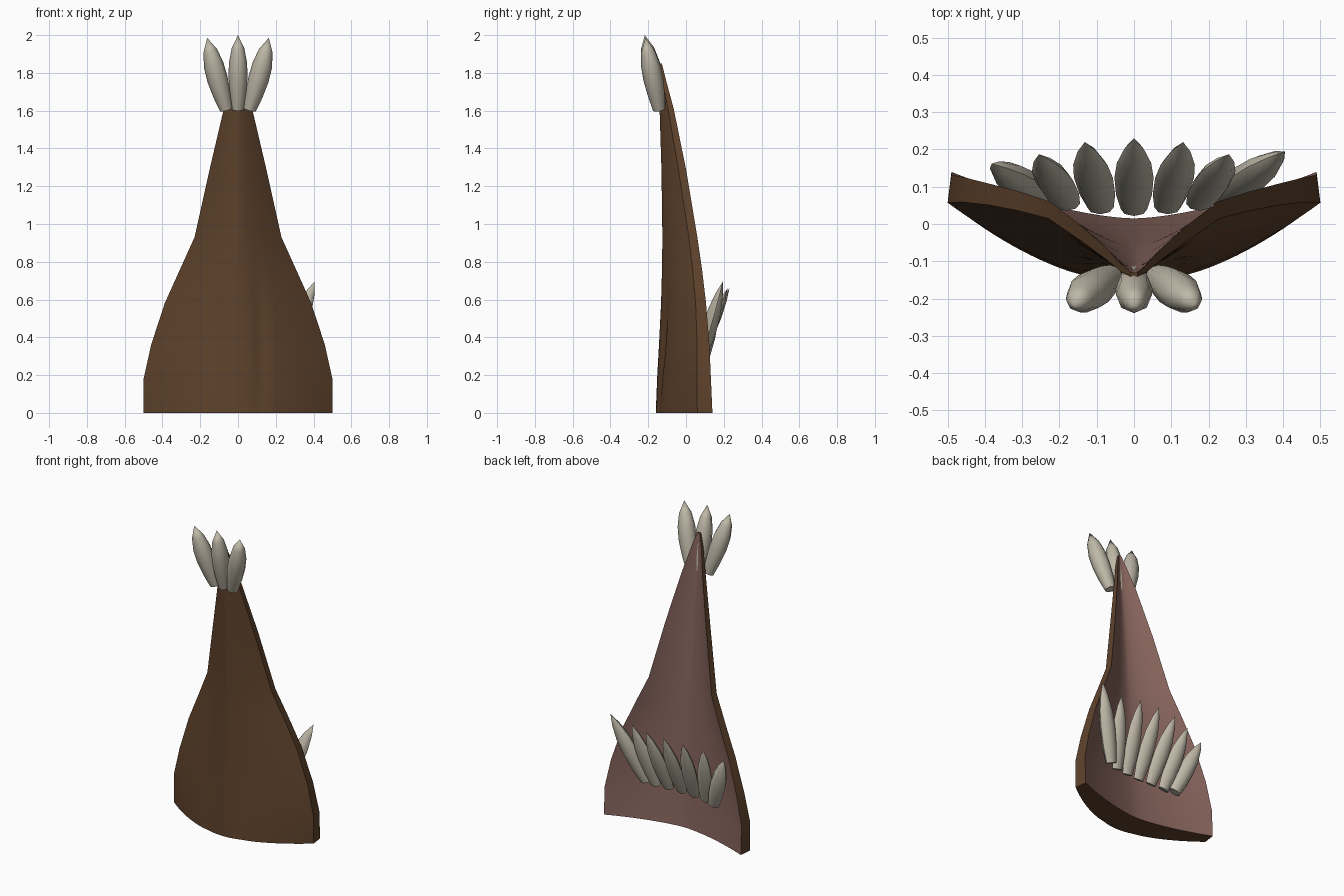
import bpy, bmesh, math
from mathutils import Vector

if "Cube" in bpy.data.objects:
    bpy.data.objects.remove(bpy.data.objects["Cube"])


def material(name, rgb):
    m = bpy.data.materials.new(name)
    m.diffuse_color = (*rgb, 1)
    m.use_nodes = True
    m.node_tree.nodes["Principled BSDF"].inputs["Base Color"].default_value = m.diffuse_color
    return m


BROWN = material("dark brown hide", (0.110, 0.053, 0.024))
PINK = material("dusky pink lining", (0.235, 0.125, 0.105))
BONE = material("bone", (0.52, 0.48, 0.39))


def finish(bm, name, mats, angle):
    bmesh.ops.recalc_face_normals(bm, faces=bm.faces)
    me = bpy.data.meshes.new(name)
    bm.to_mesh(me)
    bm.free()
    ob = bpy.data.objects.new(name, me)
    bpy.context.collection.objects.link(ob)
    for m in mats:
        me.materials.append(m)
    bpy.ops.object.select_all(action='DESELECT')
    ob.select_set(True)
    bpy.context.view_layer.objects.active = ob
    bpy.ops.object.shade_smooth_by_angle(angle=math.radians(angle))
    return ob


# Curved shell: z, half width, front middle y, lining middle y, rim back y, rim depth
LEVELS = [
    (0.00, 0.500, -0.160, 0.015, 0.140, 0.080),
    (0.18, 0.500, -0.153, -0.005, 0.132, 0.075),
    (0.36, 0.460, -0.143, -0.020, 0.124, 0.065),
    (0.58, 0.388, -0.132, -0.035, 0.106, 0.055),
    (0.76, 0.307, -0.127, -0.048, 0.085, 0.050),
    (0.93, 0.230, -0.125, -0.060, 0.060, 0.045),
    (1.29, 0.150, -0.130, -0.085, 0.000, 0.040),
    (1.61, 0.075, -0.140, -0.112, -0.065, 0.030),
    (1.77, 0.035, -0.143, -0.122, -0.108, 0.020),
    (1.85, 0.010, -0.145, -0.132, -0.128, 0.012),
]
N = 40


def build_shell():
    bm = bmesh.new()
    rings = []
    for z, w, front, inner, rim, depth in LEVELS:
        bend = 1.8 - 0.3 * min(z / 0.93, 1)
        groove = 0.016 * max(0, 1 - abs(z - 0.36) / 0.45)
        fr, bk = [], []
        for i in range(N + 1):
            u = 2 * i / N - 1
            a = abs(u)
            x = u * w
            dip = groove * math.exp(-((abs(x) - 0.12) / 0.03) ** 2)
            fr.append(bm.verts.new((x, front + (rim - depth - front) * a ** bend + dip, z)))
            bk.append(bm.verts.new((x * 0.98, inner + (rim - inner) * a ** 1.6, z)))
        rings.append((fr, bk))
    for (f0, b0), (f1, b1) in zip(rings, rings[1:]):
        for i in range(N):
            bm.faces.new((f0[i], f0[i + 1], f1[i + 1], f1[i]))
            bm.faces.new((b0[i], b1[i], b1[i + 1], b0[i + 1])).material_index = 1
        for i in (0, N):                                   # side rims
            bm.faces.new((f0[i], f1[i], b1[i], b0[i]))
    for f, b in (rings[0], rings[-1]):                     # base and tip caps
        for i in range(N):
            bm.faces.new((f[i], b[i], b[i + 1], f[i + 1]))
    finish(bm, "curved_shell", [BROWN, PINK], 50)


# Pointed tooth swept from base to tip with a bowed axis
CROWN = [(0, 0.62), (0.2, 0.85), (0.42, 1.0), (0.62, 0.97), (0.82, 0.68)]
BLADE = [(0, 0.68), (0.2, 0.92), (0.45, 1.0), (0.65, 0.88), (0.85, 0.5)]


def tooth(name, base, tip, width, thick, profile, bow=(0, 0, 0), sides=8):
    base, tip, bow = Vector(base), Vector(tip), Vector(bow)
    axis = (tip - base).normalized()
    deep = (Vector((0, 1, 0)) - axis * axis.y).normalized()
    side = axis.cross(deep)
    bm = bmesh.new()
    rings = []
    for t, r in profile:
        c = base.lerp(tip, t) + bow * math.sin(math.pi * t)
        rings.append([bm.verts.new(c + side * (r * width / 2 * math.cos(k * math.tau / sides))
                                   + deep * (r * thick / 2 * math.sin(k * math.tau / sides)))
                      for k in range(sides)])
    end = bm.verts.new(tip)
    for a, b in zip(rings, rings[1:]):
        for k in range(sides):
            j = (k + 1) % sides
            bm.faces.new((a[k], a[j], b[j], b[k]))
    for k in range(sides):
        bm.faces.new((rings[-1][k], rings[-1][(k + 1) % sides], end))
    bm.faces.new(rings[0])
    finish(bm, name, [BONE], 50)


build_shell()

# Crown of three teeth at the top
tooth("crown_tooth_middle", (0, -0.142, 1.605), (0, -0.218, 2.0), 0.1, 0.105, CROWN)
for s, n in ((-1, "left"), (1, "right")):
    tooth("crown_tooth_" + n, (s * 0.062, -0.142, 1.605), (s * 0.163, -0.215, 1.985),
          0.11, 0.105, CROWN, (s * 0.004, 0, 0))

# Fan of teeth on the lining
FAN = [
    ((-0.25, 0.075, 0.24), (-0.382, 0.162, 0.59)),
    ((-0.18, 0.055, 0.24), (-0.255, 0.187, 0.63)),
    ((-0.09, 0.045, 0.245), (-0.132, 0.22, 0.65)),
    ((0, 0.04, 0.245), (0, 0.23, 0.66)),
    ((0.09, 0.045, 0.245), (0.132, 0.22, 0.66)),
    ((0.175, 0.055, 0.245), (0.255, 0.187, 0.66)),
    ((0.235, 0.07, 0.26), (0.405, 0.195, 0.695)),
]
for i, (b, t) in enumerate(FAN):
    tooth("fan_tooth_%d" % (i + 1), b, t, 0.105, 0.08 if i in (0, 6) else 0.06, BLADE)
